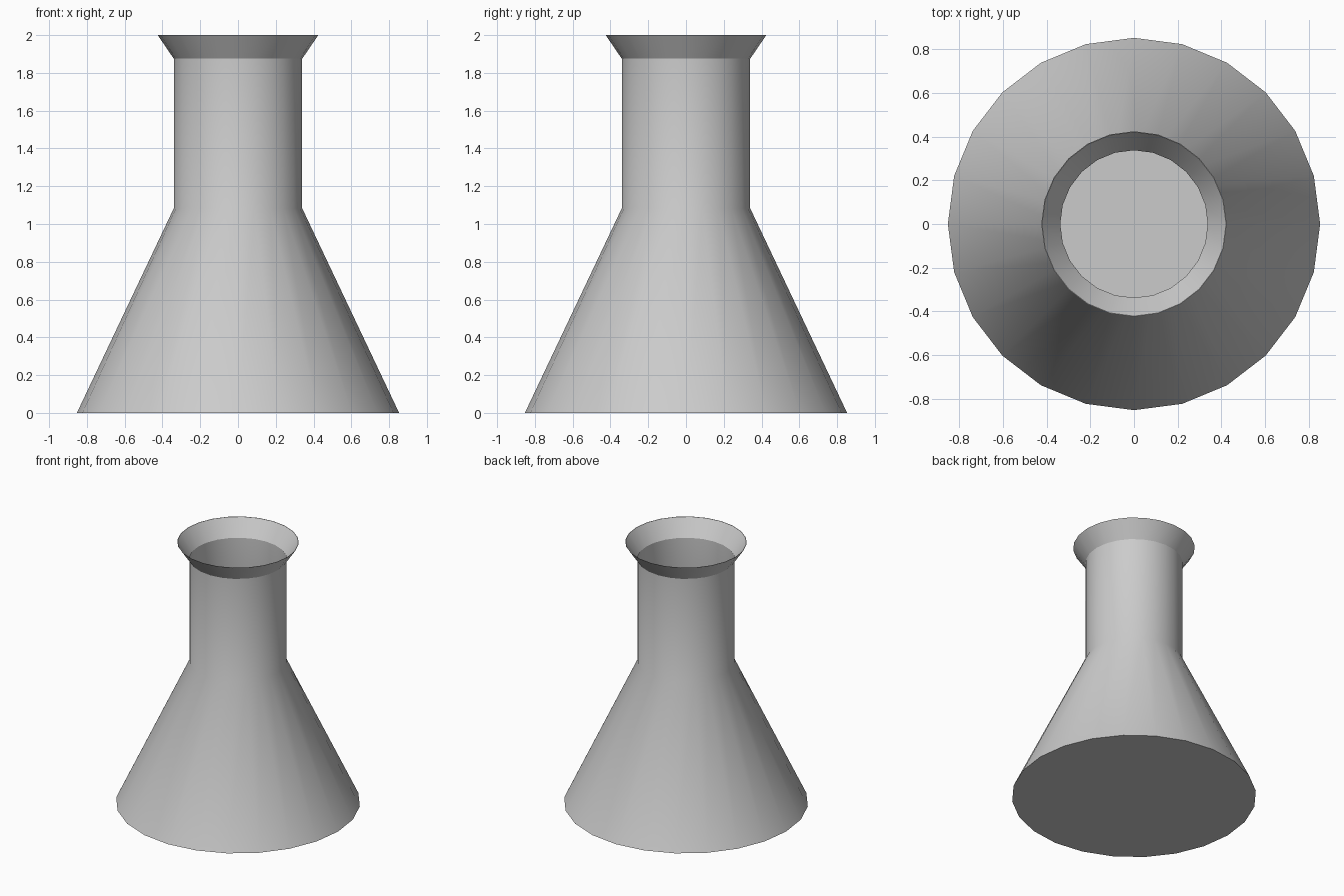
import bpy
import bmesh
from math import cos, sin, tau, radians

SEGMENTS = 24

if "Cube" in bpy.data.objects:
    bpy.data.objects.remove(bpy.data.objects["Cube"], do_unlink=True)

# One plain grey material
grey = bpy.data.materials.new("plain grey")
grey.use_nodes = True
colour = (0.6, 0.6, 0.6, 1.0)
grey.diffuse_color = colour
grey.node_tree.nodes["Principled BSDF"].inputs["Base Color"].default_value = colour


def finish(name, bm):
    mesh = bpy.data.meshes.new(name)
    bm.to_mesh(mesh)
    bm.free()
    mesh.materials.append(grey)
    obj = bpy.data.objects.new(name, mesh)
    bpy.context.collection.objects.link(obj)
    bpy.ops.object.select_all(action="DESELECT")
    obj.select_set(True)
    bpy.context.view_layer.objects.active = obj
    bpy.ops.object.shade_smooth_by_angle(angle=radians(30))
    return obj


def lathe(name, profile):
    """Revolve (radius, height) points around z, facing outwards when listed bottom to top."""
    bm = bmesh.new()
    angles = [tau * i / SEGMENTS for i in range(SEGMENTS)]
    rings = [[bm.verts.new((r * cos(a), r * sin(a), z)) for a in angles]
             for r, z in profile]
    for low, high in zip(rings, rings[1:]):
        for i in range(SEGMENTS):
            j = (i + 1) % SEGMENTS
            bm.faces.new((low[i], low[j], high[j], high[i]))
    return finish(name, bm)


# Conical body running into the straight open neck
lathe("flask_body", [(0.853, 0), (0.34, 1.083), (0.34, 1.875)])

# Thin flared lip, outside then inside
lathe("flared_lip", [(0.34, 1.875), (0.425, 2), (0.422, 2), (0.338, 1.876)])

# Thin closed floor
floor = bmesh.new()
bmesh.ops.create_cone(floor, cap_ends=True, segments=SEGMENTS,
                      radius1=0.853, radius2=0.845, depth=0.005)
bmesh.ops.translate(floor, verts=floor.verts, vec=(0, 0, 0.0025))
finish("flask_floor", floor)
